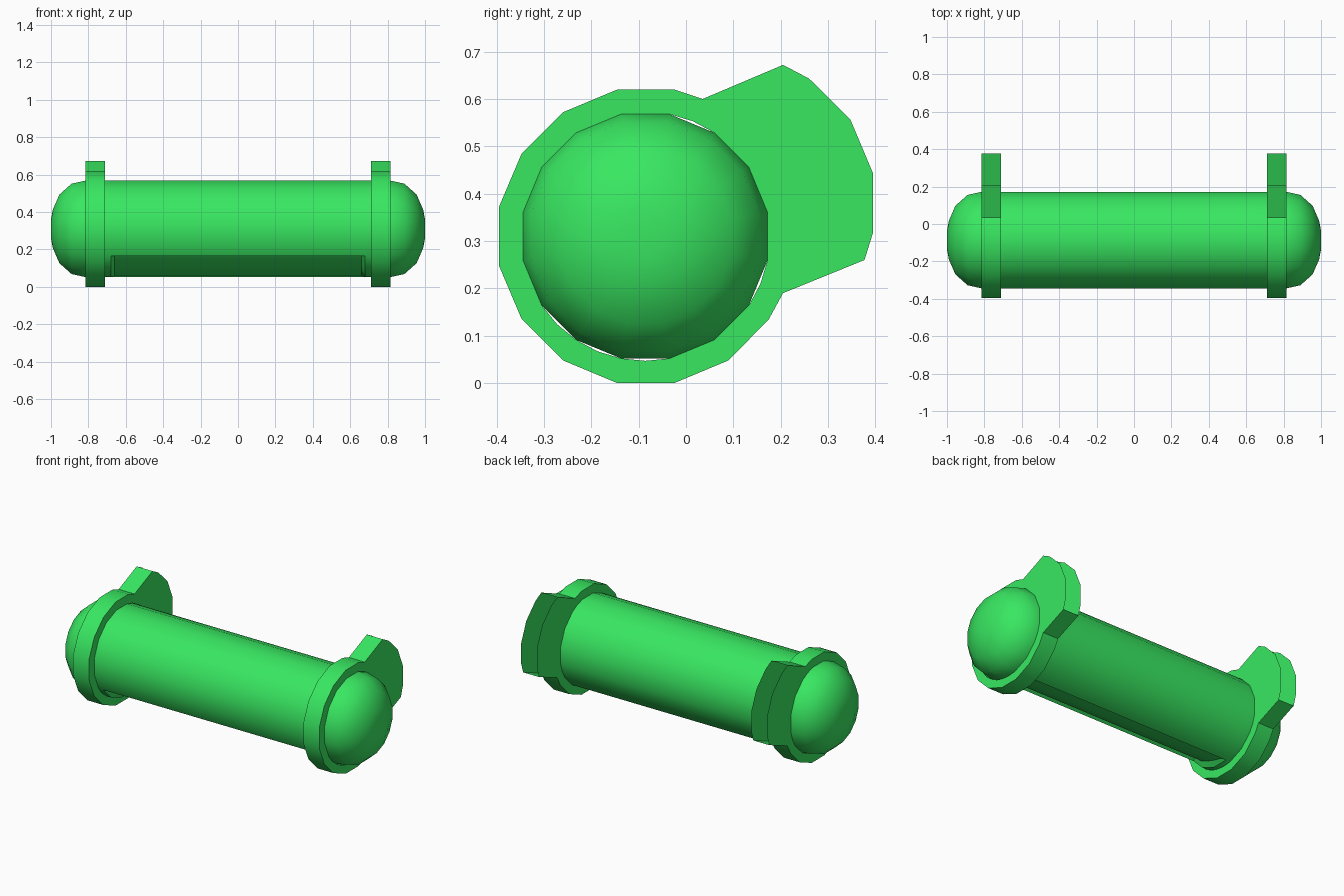
import bpy, bmesh, math
from mathutils import Matrix

if "Cube" in bpy.data.objects:
    bpy.data.objects.remove(bpy.data.objects["Cube"])

CY, CZ, R, N = -0.086, 0.31, 0.263, 16   # tank axis, radius, sides

green = bpy.data.materials.new("green")
green.diffuse_color = (0.04, 0.8, 0.12, 1)
green.use_nodes = True
green.node_tree.nodes["Principled BSDF"].inputs["Base Color"].default_value = green.diffuse_color


def add(name, mesh, angle):
    mesh.materials.clear()
    mesh.materials.append(green)
    ob = bpy.data.objects.new(name, mesh)
    bpy.context.collection.objects.link(ob)
    bpy.ops.object.select_all(action="DESELECT")
    bpy.context.view_layer.objects.active = ob
    ob.select_set(True)
    bpy.ops.object.shade_smooth_by_angle(angle=math.radians(angle))
    return ob


# Tank: lathed profile (x, radius) with domed ends
half = [(0.68, R), (0.815, R), (0.89, 0.246), (0.955, 0.187), (0.99, 0.105), (1.0, 0.05)]
profile = [(-x, r) for x, r in reversed(half)] + half
bm = bmesh.new()
rings = []
for x, r in profile:
    ring = []
    for i in range(N):
        a = math.radians((i + 0.5) * 360 / N)   # measured from the front, downwards
        ring.append(bm.verts.new((x, CY - r * math.cos(a), CZ - r * math.sin(a))))
    rings.append(ring)
recess = []
for k in range(len(rings) - 1):
    for i in range(N):
        j = (i + 1) % N
        f = bm.faces.new((rings[k][i], rings[k][j], rings[k + 1][j], rings[k + 1][i]))
        if k == len(half) - 1 and i in (1, 2, 3):
            recess.append(f)
bm.faces.new(rings[0])
bm.faces.new(rings[-1])

# Long recess along the lower front of the tank, shallower towards the bottom
ext = bmesh.ops.extrude_face_region(bm, geom=recess)
for v in [g for g in ext["geom"] if isinstance(g, bmesh.types.BMVert)]:
    s = 0.975 if v.co.y > CY else 0.88
    v.co.x *= 0.97
    v.co.y = CY + (v.co.y - CY) * s
    v.co.z = CZ + (v.co.z - CZ) * s
bmesh.ops.delete(bm, geom=[f for f in recess if f.is_valid], context="FACES")
bmesh.ops.recalc_face_normals(bm, faces=bm.faces)
mesh = bpy.data.meshes.new("tank")
bm.to_mesh(mesh)
bm.free()
add("tank", mesh, 35)

# Mounting brackets: clamp ring with a hollow rear pad, outline in (y, z)
outline = [(-0.145, 0.62), (-0.26, 0.572), (-0.347, 0.485), (-0.395, 0.372), (-0.395, 0.248),
           (-0.347, 0.135), (-0.26, 0.048), (-0.145, 0), (-0.025, 0), (0.09, 0.048),
           (0.175, 0.135), (0.205, 0.19), (0.377, 0.26), (0.395, 0.318), (0.395, 0.443),
           (0.347, 0.557), (0.26, 0.643), (0.205, 0.672), (0.035, 0.60), (-0.025, 0.62)]
# The hole follows the tank sides, with a few rounder stretches
hole = []
for t in range(32):
    a = (t + 0.5) * math.tau / 32 * 1 + math.tau / 64
    if t % 2 == 0 or t in (5, 19, 21, 23, 29):
        a = (t + 1) * math.tau / 32
        hole.append((CY + R * math.cos(a), CZ + R * math.sin(a)))
cu = bpy.data.curves.new("bracket_outline", "CURVE")
cu.dimensions = "2D"
cu.fill_mode = "BOTH"
cu.extrude = 0.0525
for pts in (outline, hole):
    s = cu.splines.new("POLY")
    s.points.add(len(pts) - 1)
    for p, (y, z) in zip(s.points, pts):
        p.co = (y, z, 0, 1)
    s.use_cyclic_u = True
tmp = bpy.data.objects.new("bracket_outline", cu)
bpy.context.collection.objects.link(tmp)
bpy.context.view_layer.update()
plate = bpy.data.meshes.new_from_object(tmp.evaluated_get(bpy.context.evaluated_depsgraph_get()))
bpy.data.objects.remove(tmp)
bm = bmesh.new()
bm.from_mesh(plate)
bmesh.ops.remove_doubles(bm, verts=bm.verts, dist=1e-4)
bmesh.ops.recalc_face_normals(bm, faces=bm.faces)
# Open the back of the pad, where it meets the wall
back = []
for f in bm.faces:
    c = f.calc_center_median()
    if abs(f.normal.z) < 0.5 and c.x > 0.22 and c.y > 0.27:
        back.append(f)
bmesh.ops.delete(bm, geom=back, context="FACES")
bm.to_mesh(plate)
bm.free()
plate.transform(Matrix(((0, 0, 1, 0), (1, 0, 0, 0), (0, 1, 0, 0), (0, 0, 0, 1))))
for name, x in (("left_bracket", -0.7625), ("right_bracket", 0.7625)):
    add(name, plate.copy(), 30).location.x = x
